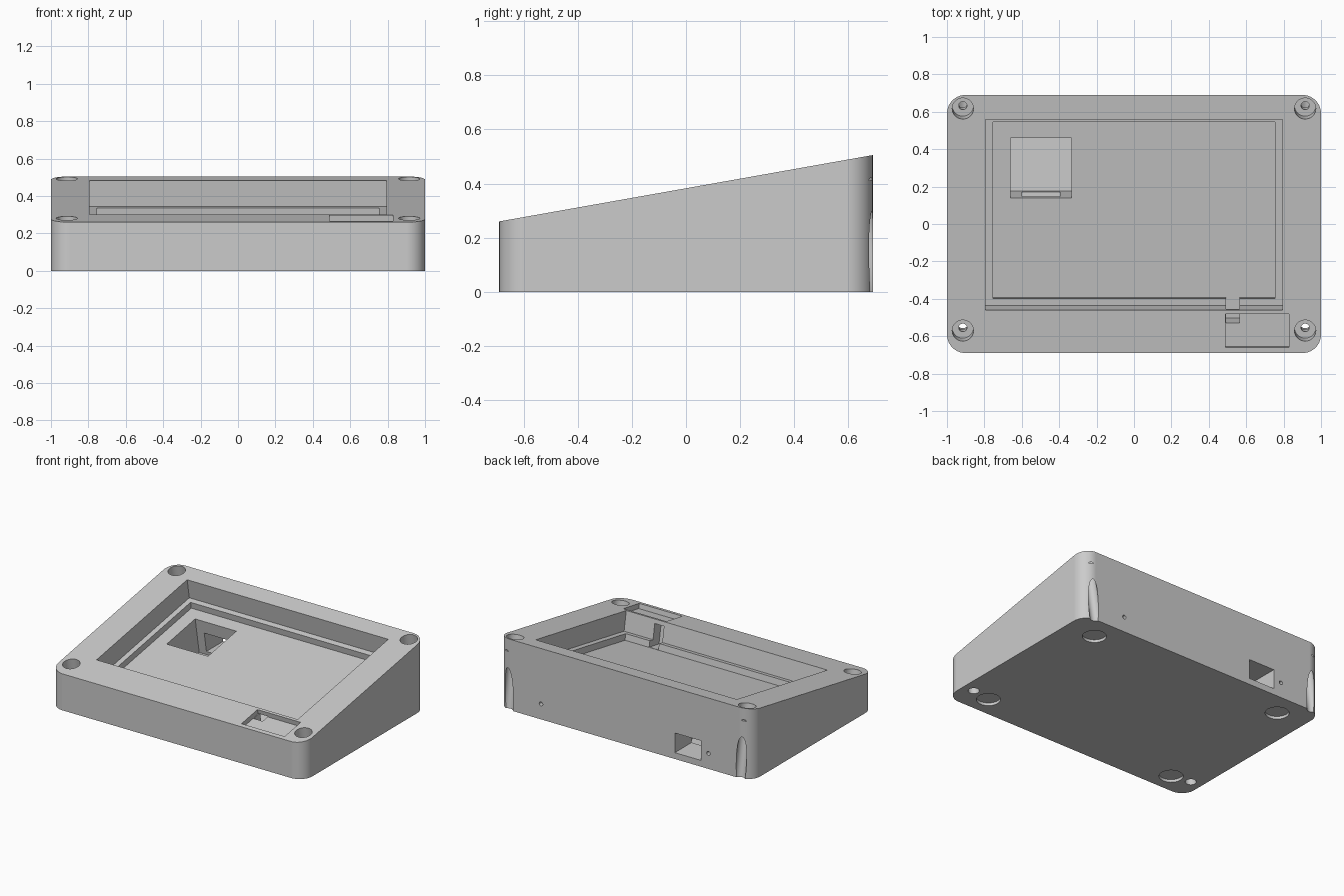
import bpy, bmesh, math
from mathutils import Vector, Matrix

cube = bpy.data.objects.get("Cube")
if cube:
    bpy.data.objects.remove(cube, do_unlink=True)

HALF_X, HALF_Y, CORNER = 1.0, 0.69, 0.1
FRONT_Z, BACK_Z = 0.26, 0.505
TILT = math.atan2(BACK_Z - FRONT_Z, 2 * HALF_Y)
DOWN = Vector((0, math.sin(TILT), -math.cos(TILT)))

grey = bpy.data.materials.new("light_grey_plastic")
grey.use_nodes = True
grey.diffuse_color = (0.6, 0.6, 0.6, 1)
grey.node_tree.nodes["Principled BSDF"].inputs["Base Color"].default_value = (0.6, 0.6, 0.6, 1)


def top_z(y):
    return FRONT_Z + (y + HALF_Y) * math.tan(TILT)


def sunk(y, depth, x=0):
    """Point below the sloping top, measured square to it."""
    return Vector((x, y, top_z(y))) + DOWN * depth


def finish(name, bm):
    bmesh.ops.recalc_face_normals(bm, faces=bm.faces)
    mesh = bpy.data.meshes.new(name)
    bm.to_mesh(mesh)
    bm.free()
    mesh.materials.append(grey)
    obj = bpy.data.objects.new(name, mesh)
    bpy.context.collection.objects.link(obj)
    return obj


def loft(name, lower, upper):
    """Solid between two matching loops of points."""
    bm = bmesh.new()
    a = [bm.verts.new(p) for p in lower]
    b = [bm.verts.new(p) for p in upper]
    bm.faces.new(a)
    bm.faces.new(b)
    for i in range(len(a)):
        j = (i + 1) % len(a)
        bm.faces.new((a[i], a[j], b[j], b[i]))
    return finish(name, bm)


def prism(name, x0, x1, profile):
    return loft(name, *[[(x, p[1], p[2]) for p in profile] for x in (x0, x1)])


def pocket(name, x0, x1, y0, y1, d0, d1):
    return prism(name, x0, x1, [sunk(y0, d0), sunk(y1, d0), sunk(y1, d1), sunk(y0, d1)])


def rod(name, start, end, radius):
    axis = end - start
    bm = bmesh.new()
    bmesh.ops.create_cone(
        bm, cap_ends=True, segments=40, radius1=radius, radius2=radius, depth=axis.length,
        matrix=Matrix.Translation((start + end) / 2) @ axis.to_track_quat('Z', 'Y').to_matrix().to_4x4())
    return finish(name, bm)


# Wedge body with rounded upright corners
outline = []
for quarter, (sx, sy) in enumerate([(1, 1), (-1, 1), (-1, -1), (1, -1)]):
    for step in range(17):
        a = (quarter + step / 16) * math.pi / 2
        outline.append((sx * (HALF_X - CORNER) + CORNER * math.cos(a),
                        sy * (HALF_Y - CORNER) + CORNER * math.sin(a)))
case = loft("sloped_case", [(x, y, 0) for x, y in outline], [(x, y, top_z(y)) for x, y in outline])

# Stepped display recess, small tray and cable passage
cutters = [
    pocket("display_recess", -0.793, 0.793, -0.46, 0.56, -0.1, 0.14),
    pocket("display_inner_recess", -0.755, 0.755, -0.424, 0.52, -0.1, 0.185),
    pocket("small_tray", 0.49, 0.83, -0.66, -0.48, -0.1, 0.035),
    pocket("cable_passage", 0.492, 0.565, -0.535, -0.40, 0.03, 0.183),
]

# Deep square well with a level floor, and the port tunnel to the back
FLOOR = 0.02
well = []
for y, order in ((0.108, 1), (0.428, -1)):
    reach = (top_z(y) - FLOOR) / math.cos(TILT)
    well += [sunk(y, 0), sunk(y, reach)][::order]
cutters.append(prism("square_well", -0.66, -0.335, well))
cutters.append(prism("port_tunnel", -0.6, -0.395,
                     [(0, 0.1, 0.045), (0, 0.8, 0.045), (0, 0.8, 0.185), (0, 0.1, 0.185)]))

for side in (-1, 1):
    # Tilted screw holes: wide head, narrow neck, medium lower bore
    for y in (-0.57, 0.617):
        for part, d0, d1, r in (("head", -0.1, 0.09, 0.057), ("neck", 0.05, 0.2, 0.022),
                                ("bore", 0.15, 0.7, 0.036)):
            cutters.append(rod("screw_" + part, sunk(y, d0, side * 0.915), sunk(y, d1, side * 0.915), r))
    # Round foot recesses underneath
    for y in (-0.545, 0.52):
        cutters.append(rod("foot_recess", Vector((side * 0.77, y, -0.1)), Vector((side * 0.77, y, 0.02)), 0.078))
    # Pin holes in the back wall
    cutters.append(rod("pin_hole", Vector((side * 0.66, 0.6, 0.11)), Vector((side * 0.66, 0.8, 0.11)), 0.014))

# Cut everything, then discard the cutters
bpy.ops.object.select_all(action='DESELECT')
bpy.context.view_layer.objects.active = case
case.select_set(True)
for cutter in cutters:
    cutter.hide_render = True
    mod = case.modifiers.new(cutter.name, 'BOOLEAN')
    mod.operation = 'DIFFERENCE'
    mod.solver = 'EXACT'
    mod.object = cutter
    bpy.ops.object.modifier_apply(modifier=mod.name)
for cutter in cutters:
    bpy.data.objects.remove(cutter, do_unlink=True)

bpy.ops.object.shade_smooth_by_angle(angle=math.radians(30))
normals = case.modifiers.new("flat_walls", 'WEIGHTED_NORMAL')
normals.keep_sharp = True
